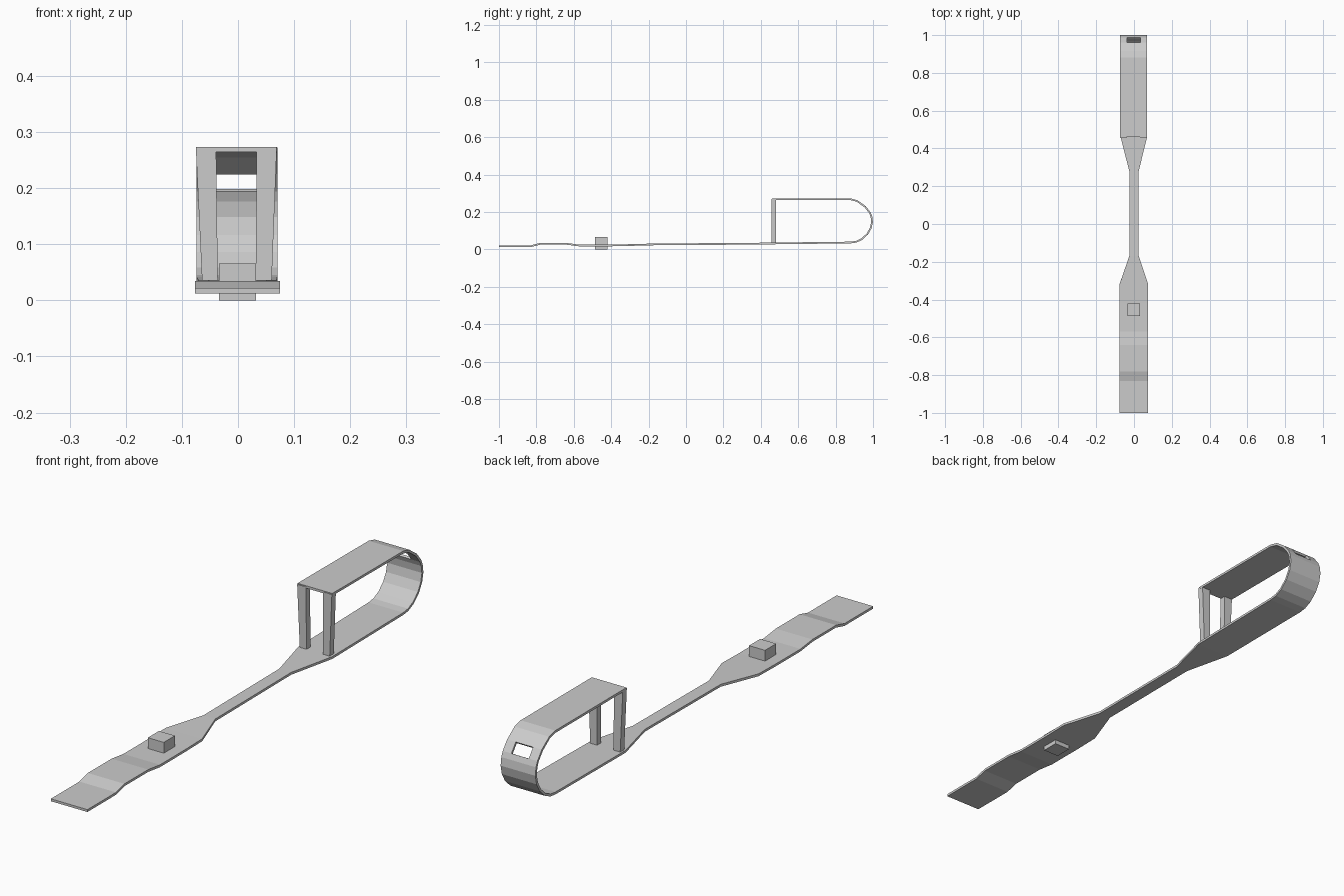
import bpy, bmesh


def make_object(name, verts, faces):
    mesh = bpy.data.meshes.new(name)
    mesh.from_pydata(verts, [], faces)
    bm = bmesh.new()
    bm.from_mesh(mesh)
    bmesh.ops.recalc_face_normals(bm, faces=bm.faces)
    bm.to_mesh(mesh)
    bm.free()
    obj = bpy.data.objects.new(name, mesh)
    bpy.context.collection.objects.link(obj)
    return obj


def prism(name, bottom, top):
    """Six-sided block from (x0, x1, y0, y1, z) rectangles."""
    verts = []
    for x0, x1, y0, y1, z in (bottom, top):
        verts += [(x0, y0, z), (x1, y0, z), (x1, y1, z), (x0, y1, z)]
    sides = [(i, (i + 1) % 4, (i + 1) % 4 + 4, i + 4) for i in range(4)]
    return make_object(name, verts, [(3, 2, 1, 0), (4, 5, 6, 7)] + sides)


# Strap centre line: y, z, half width, x offset
path = [
    (-1.0, 0.017, 0.076, -0.001), (-0.83, 0.017, 0.076, -0.001),
    (-0.78, 0.030, 0.076, -0.001), (-0.64, 0.030, 0.076, -0.001),
    (-0.57, 0.021, 0.076, -0.001), (-0.42, 0.021, 0.076, -0.001),
    (-0.32, 0.023, 0.076, -0.001), (-0.17, 0.027, 0.025, 0),
    (0.28, 0.030, 0.025, 0), (0.46, 0.032, 0.070, -0.001),
    (0.88, 0.037, 0.072, -0.002), (0.91, 0.041, 0.072, -0.002),
    (0.94, 0.055, 0.072, -0.002), (0.97, 0.083, 0.072, -0.002),
    (0.988, 0.115, 0.072, -0.002), (0.995, 0.148, 0.072, -0.002),
    (0.991, 0.177, 0.072, -0.002), (0.983, 0.196, 0.072, -0.002),
    (0.958, 0.228, 0.072, -0.002), (0.915, 0.259, 0.072, -0.002),
    (0.88, 0.268, 0.072, -0.002), (0.46, 0.269, 0.072, -0.003),
]
columns = (-1, -0.5, 0.5, 1)
slot_row = 17
verts = [(dx + w * c, y, z) for y, z, w, dx in path for c in columns]
faces = [(4 * r + c, 4 * r + c + 1, 4 * r + c + 5, 4 * r + c + 4)
         for r in range(len(path) - 1) for c in range(3)
         if not (r == slot_row and c == 1)]
strap = make_object("folded_strap", verts, faces)
solid = strap.modifiers.new("thickness", "SOLIDIFY")
solid.thickness = 0.009
solid.offset = 0
solid.use_even_offset = True

# Tapered posts holding up the folded end, mirrored about the strap centre
for name, s in (("left_post", -1), ("right_post", 1)):
    prism(name,
          (-0.002 + s * 0.034, -0.002 + s * 0.062, 0.458, 0.482, 0.034),
          (-0.003 + s * 0.036, -0.003 + s * 0.072, 0.458, 0.482, 0.270))

# Block passing through the flat end
prism("block", (-0.034, 0.032, -0.486, -0.42, 0.0),
      (-0.034, 0.032, -0.486, -0.42, 0.066))
